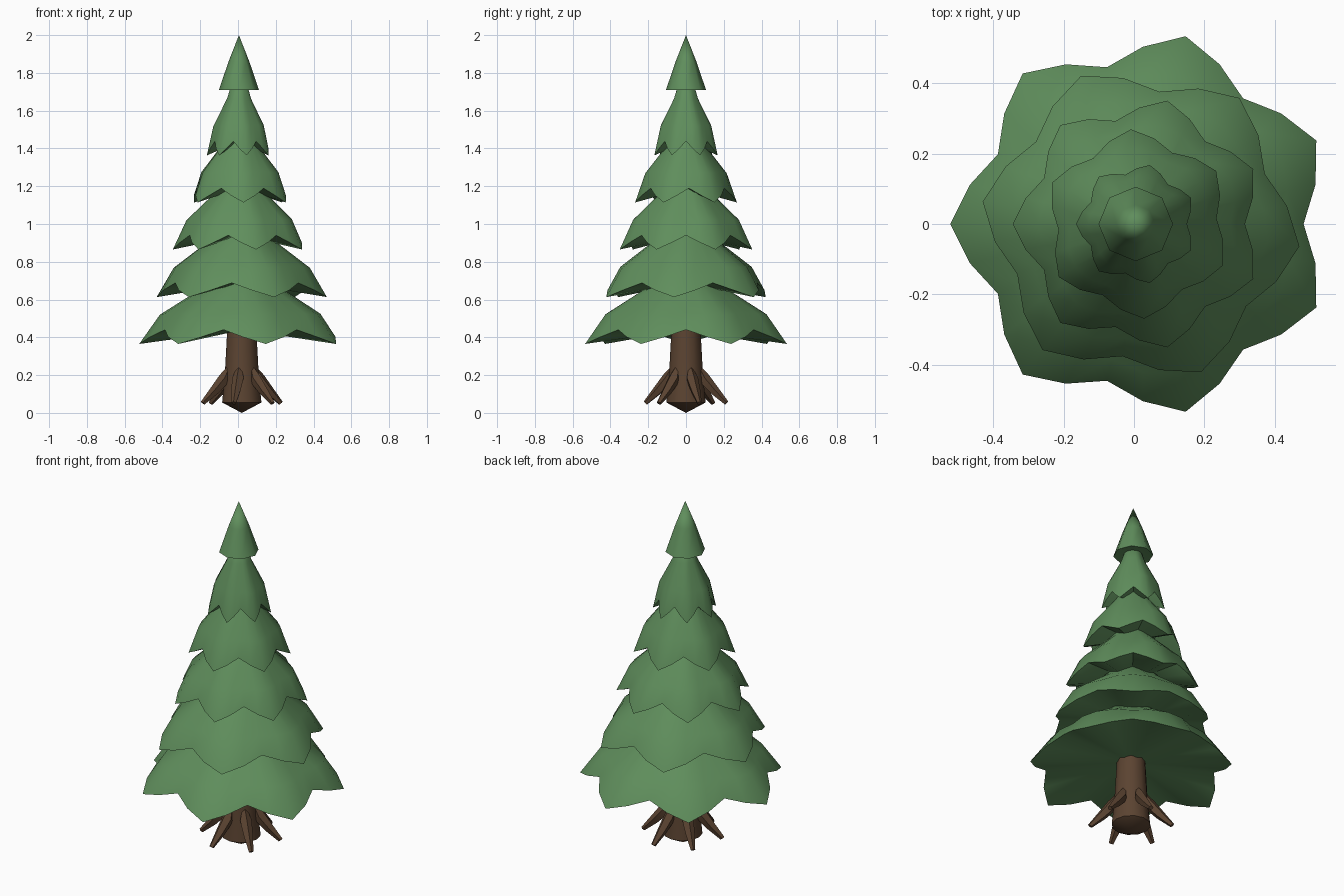
import bpy, bmesh
from math import cos, sin, pi, radians
from mathutils import Vector

cube = bpy.data.objects.get("Cube")
if cube:
    bpy.data.objects.remove(cube, do_unlink=True)


def material(name, rgb):
    m = bpy.data.materials.new(name)
    m.use_nodes = True
    m.diffuse_color = (*rgb, 1)
    bsdf = m.node_tree.nodes["Principled BSDF"]
    bsdf.inputs["Base Color"].default_value = (*rgb, 1)
    bsdf.inputs["Roughness"].default_value = 0.9
    return m


green = material("needle green", (0.115, 0.27, 0.107))
brown = material("bark brown", (0.105, 0.057, 0.031))


def loft(name, rings, mat, start=None, end=None, angle=35):
    """Skin a list of equal rings; close each end to a point or with a flat face."""
    bm = bmesh.new()
    loops = [[bm.verts.new(p) for p in ring] for ring in rings]
    n = len(loops[0])
    for a, b in zip(loops, loops[1:]):
        for i in range(n):
            j = (i + 1) % n
            bm.faces.new((a[i], a[j], b[j], b[i]))
    for loop, tip in ((loops[0], start), (loops[-1], end)):
        if tip is None:
            bm.faces.new(loop)
        else:
            v = bm.verts.new(tip)
            for i in range(n):
                bm.faces.new((loop[i], loop[(i + 1) % n], v))
    bmesh.ops.recalc_face_normals(bm, faces=bm.faces)
    me = bpy.data.meshes.new(name)
    bm.to_mesh(me)
    bm.free()
    me.materials.append(mat)
    ob = bpy.data.objects.new(name, me)
    bpy.context.collection.objects.link(ob)
    bpy.ops.object.select_all(action='DESELECT')
    ob.select_set(True)
    bpy.context.view_layer.objects.active = ob
    bpy.ops.object.shade_smooth_by_angle(angle=radians(angle))
    return ob


def circle(cx, r, z, n, phase=0.0):
    return [(cx + r * cos(phase + 2 * pi * i / n), r * sin(phase + 2 * pi * i / n), z)
            for i in range(n)]


# Scalloped branch tiers: each lobe is tip, shoulder, valley, shoulder
def tier(name, cx, r, z, lobes, phase):
    def ring(scale, heights):
        pts = []
        for i in range(lobes * 4):
            a = radians(phase) + 2 * pi * i / (lobes * 4)
            k = (0, 1, 2, 1)[i % 4]
            d = r * scale[k]
            pts.append((cx + d * cos(a), d * sin(a), z + heights[k]))
        return pts

    rings = [
        ring((1, 0.92, 0.835), (0, 0.037, 0.075)),
        ring((0.8, 0.77, 0.72), (0.155, 0.16, 0.165)),
        ring((0.38, 0.37, 0.36), (0.3, 0.3, 0.3)),
        ring((0.25, 0.25, 0.25), (0.37, 0.37, 0.37)),
    ]
    loft(name, rings, green, start=(cx, 0, z + 0.075), end=(cx, 0, z + 0.4), angle=45)


tier("branch_tier_1", 0.025, 0.548, 0.365, 7, 180)
tier("branch_tier_2", 0.02, 0.455, 0.613, 6, 172)
tier("branch_tier_3", 0.015, 0.36, 0.865, 7, 180)
tier("branch_tier_4", 0.01, 0.27, 1.114, 6, 154)
tier("branch_tier_5", 0.007, 0.172, 1.363, 7, 180)

# Pointed treetop
loft("treetop", [circle(0.005, 0.106, 1.71, 8), circle(0.005, 0.055, 1.86, 8)],
     green, start=(0.005, 0, 1.72), end=(0.005, 0, 2.0), angle=50)

# Trunk with a shallow pointed base
trunk_x = 0.02
loft("trunk", [circle(trunk_x, 0.104, 0.055, 12), circle(trunk_x, 0.09, 0.2, 12),
               circle(trunk_x, 0.077, 0.44, 12), circle(trunk_x, 0.07, 0.6, 12)],
     brown, start=(trunk_x, 0, 0))

# Tapered roots: distance from the axis, height, thickness
root_path = [(0.066, 0.25, 0.008), (0.098, 0.18, 0.033),
             (0.155, 0.115, 0.026), (0.218, 0.052, 0.013)]
for k in range(6):
    a = radians(19 + 60 * k)
    out, side = Vector((cos(a), sin(a), 0)), Vector((-sin(a), cos(a), 0))
    normal = (out + Vector((0, 0, 0.8))).normalized()
    rings = []
    for d, z, t in root_path:
        c = Vector((trunk_x, 0, z)) + out * d
        rings.append([c + (normal * cos(q) + side * sin(q)) * t
                      for q in (2 * pi * i / 5 for i in range(5))])
    loft(f"root_{k + 1}", rings, brown)
